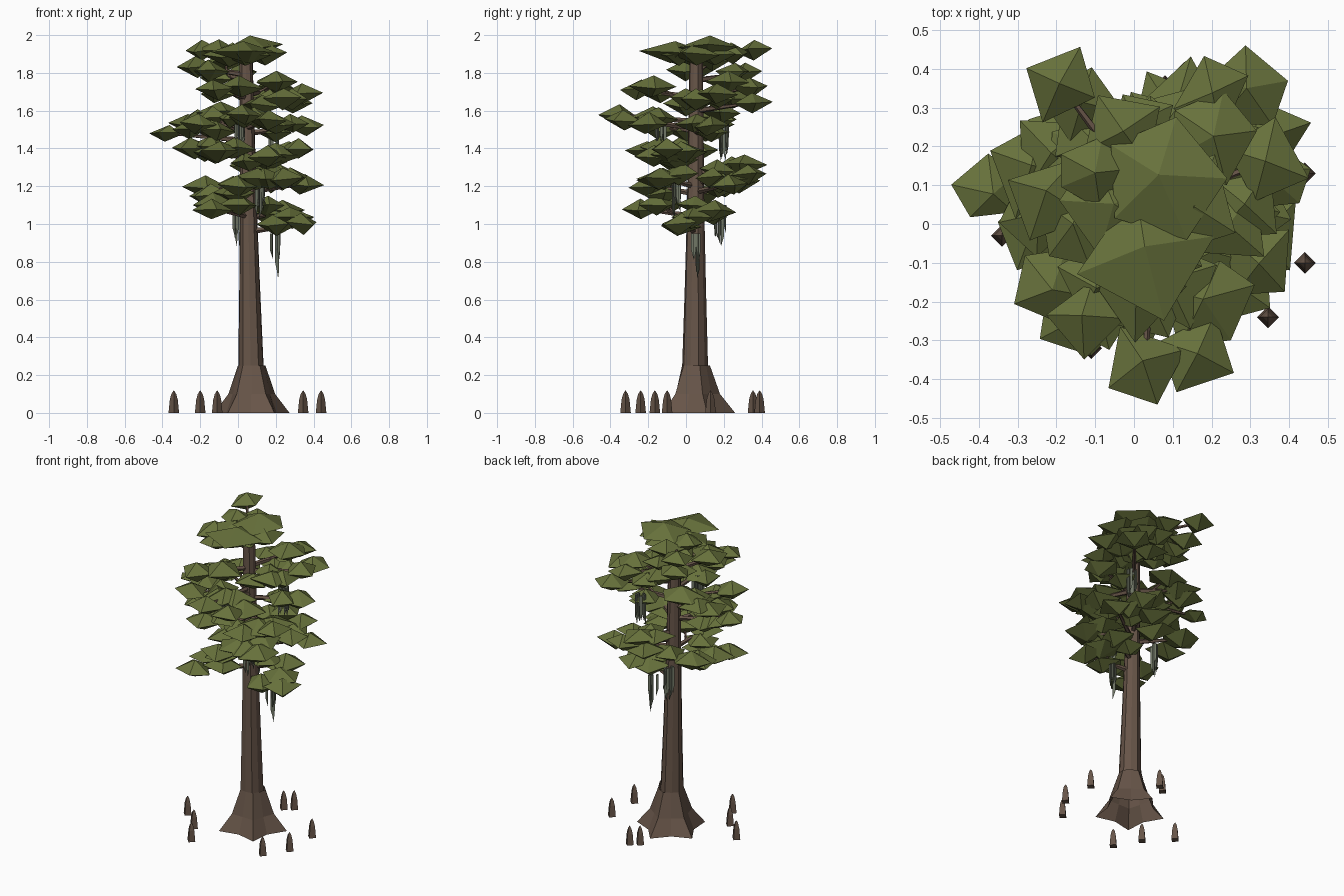
import bpy, math, random
from mathutils import Vector

if "Cube" in bpy.data.objects:
    bpy.data.objects.remove(bpy.data.objects["Cube"])

random.seed(7)
R = random.uniform


def material(name, rgb):
    m = bpy.data.materials.new(name)
    m.diffuse_color = (*rgb, 1)
    m.use_nodes = True
    m.node_tree.nodes["Principled BSDF"].inputs["Base Color"].default_value = m.diffuse_color
    return m


BARK = material("bark", (0.135, 0.09, 0.065))
LEAF = material("leaf", (0.135, 0.165, 0.044))
MOSS = material("moss", (0.16, 0.18, 0.13))


class Part:
    """Collects lofted pieces into one flat-shaded object."""
    def __init__(self, name, mat):
        self.name, self.mat, self.v, self.f = name, mat, [], []

    def loft(self, rings, cap=True):
        # rings: lists of points; a ring of one point closes to a tip
        starts = []
        for r in rings:
            starts.append(len(self.v))
            self.v += [tuple(p) for p in r]
        for (a, ra), (b, rb) in zip(zip(starts, rings), zip(starts[1:], rings[1:])):
            n = max(len(ra), len(rb))
            for i in range(n):
                j = (i + 1) % n
                if len(ra) == 1:
                    self.f.append((a, b + j, b + i))
                elif len(rb) == 1:
                    self.f.append((a + i, a + j, b))
                else:
                    self.f.append((a + i, a + j, b + j, b + i))
        for s, r, flip in ((starts[0], rings[0], True), (starts[-1], rings[-1], False)):
            if cap and len(r) > 2:
                face = list(range(s, s + len(r)))
                self.f.append(face[::-1] if flip else face)

    def finish(self):
        me = bpy.data.meshes.new(self.name)
        me.from_pydata(self.v, [], self.f)
        me.materials.append(self.mat)
        bpy.context.collection.objects.link(bpy.data.objects.new(self.name, me))


def ring(c, r, n, phase=0.0, lobe=0.0):
    pts = []
    for i in range(n):
        a = phase + math.tau * i / n
        k = r * (1 - lobe * (i % 2))
        pts.append((c[0] + k * math.cos(a), c[1] + k * math.sin(a), c[2]))
    return pts


def axis(z):
    # trunk centre line, leaning slightly
    t = z / 1.9
    return Vector((0.072 - 0.03 * t, 0.045 + 0.008 * t, z))


# Trunk
PH = math.radians(-55)
trunk = Part("trunk", BARK)
trunk.loft([ring(axis(z), r, 10, PH, .06) for z, r in
            ((.2, .072), (.66, .058), (1.05, .048), (1.92, .036))])
trunk.finish()

# Buttressed base with five root points, open underneath
flare = Part("root_flare", BARK)
flare.loft([ring((.072, .05, z), r, 10, PH, lobe) for z, r, lobe in
            ((0, .21, .33), (.1, .13, .2), (.25, .077, .08))], cap=False)
flare.finish()

# Root knees around the trunk
knees = Part("root_knees", BARK)
for x, y in ((.13, .39), (.08, .355), (.44, .13), (.44, -.1), (.345, -.24),
             (-.11, -.32), (-.2, -.165), (-.34, -.03)):
    knees.loft([ring((x, y, z), r, 4) for z, r in
                ((0, .028), (.07, .021), (.1, .013))] + [[(x, y, .12)]])
knees.finish()

# Branch tips, crown to lowest; the inner tufts follow by rule
TIPS = [
    (-.19, .36, 1.92), (-.22, .08, 1.83), (-.13, .31, 1.8),
    (.29, .35, 1.64), (.2, .34, 1.72), (.34, .16, 1.69), (.24, 0, 1.66), (-.12, -.25, 1.71),
    (.03, -.36, 1.58), (-.375, .09, 1.48), (-.2, .17, 1.55), (-.22, -.16, 1.53), (.35, .12, 1.52),
    (-.24, 0, 1.4), (-.1, -.2, 1.38), (.32, -.1, 1.4), (.16, -.17, 1.36), (.12, .3, 1.31),
    (.34, .24, 1.21), (.22, .33, 1.26), (-.18, .2, 1.2), (0, -.2, 1.2), (.24, -.14, 1.24),
    (-.14, -.24, 1.08), (.34, -.03, 1.0), (.25, .14, 1.07), (.16, -.33, 1.55)]

leaves = Part("foliage_tufts", LEAF)
branches = Part("branches", BARK)


def tuft(x, y, z, r):
    # flattened irregular double pyramid
    n = random.choice((4, 4, 5))
    a0 = R(0, math.tau)
    mid = []
    for i in range(n):
        a = a0 + math.tau * i / n + R(-.2, .2)
        k = r * R(.9, 1.14)
        mid.append((x + k * math.cos(a), y + k * math.sin(a), z + R(-.012, .012)))
    h = min(.058, .52 * r)
    d = R(-.015, .015)
    leaves.loft([[(x + d, y - d, z - h)], mid, [(x - d, y + d, min(z + h, 2.0))]])


def limb(a, b, r0, r1, n=5):
    # tapered stick from a to b
    d = (b - a).normalized()
    u = d.orthogonal().normalized()
    w = d.cross(u)
    branches.loft([[c + (u * math.cos(t) + w * math.sin(t)) * r
                    for t in (math.tau * i / n for i in range(n))]
                   for c, r in ((a, r0), (b, r1))])


for x, y, z in TIPS:
    tip = Vector((x, y, z))
    root = axis(z - .04)
    limb(root, tip, .017, .006)
    reach = (tip - root).length
    tuft(x, y, z, .085 if x < -.3 else .105 if reach > .3 else .12)
    # two smaller tufts nearer the trunk, either side of the branch
    side = (tip - root).cross(Vector((0, 0, 1))).normalized()
    for s in (-1, 1):
        p = tip.lerp(axis(z), R(.25, .6)) + side * s * R(.03, .09)
        p.z += R(-.045, .045)
        tuft(*p, R(.095, .125))
        limb(root.lerp(tip, .4), p, .009, .004)

# Crown ring of wide tufts over the trunk top
tuft(.07, .12, 1.94, .17)
tuft(.04, -.07, 1.91, .18)
for i in range(4):
    a = math.tau * i / 4
    tuft(.05 + .1 * math.cos(a), .05 + .1 * math.sin(a), R(1.88, 1.94), .13)
leaves.finish()
branches.finish()

# Hanging moss: bundles of thin tapering strands
moss = Part("hanging_moss", MOSS)
for x, y, top in ((.2, .06, .95), (.12, -.05, 1.26), (-.01, .18, 1.1),
                  (.19, .2, 1.53), (.01, -.13, 1.58)):
    for i in range(8):
        px, py = x + R(-.025, .025), y + R(-.025, .025)
        end = top - R(.13, .24)
        moss.loft([[(px + R(-.01, .01), py + R(-.01, .01), end)],
                   ring((px, py, end + .05), .009, 3, i),
                   ring((px, py, top), .01, 3, i)])
moss.finish()
